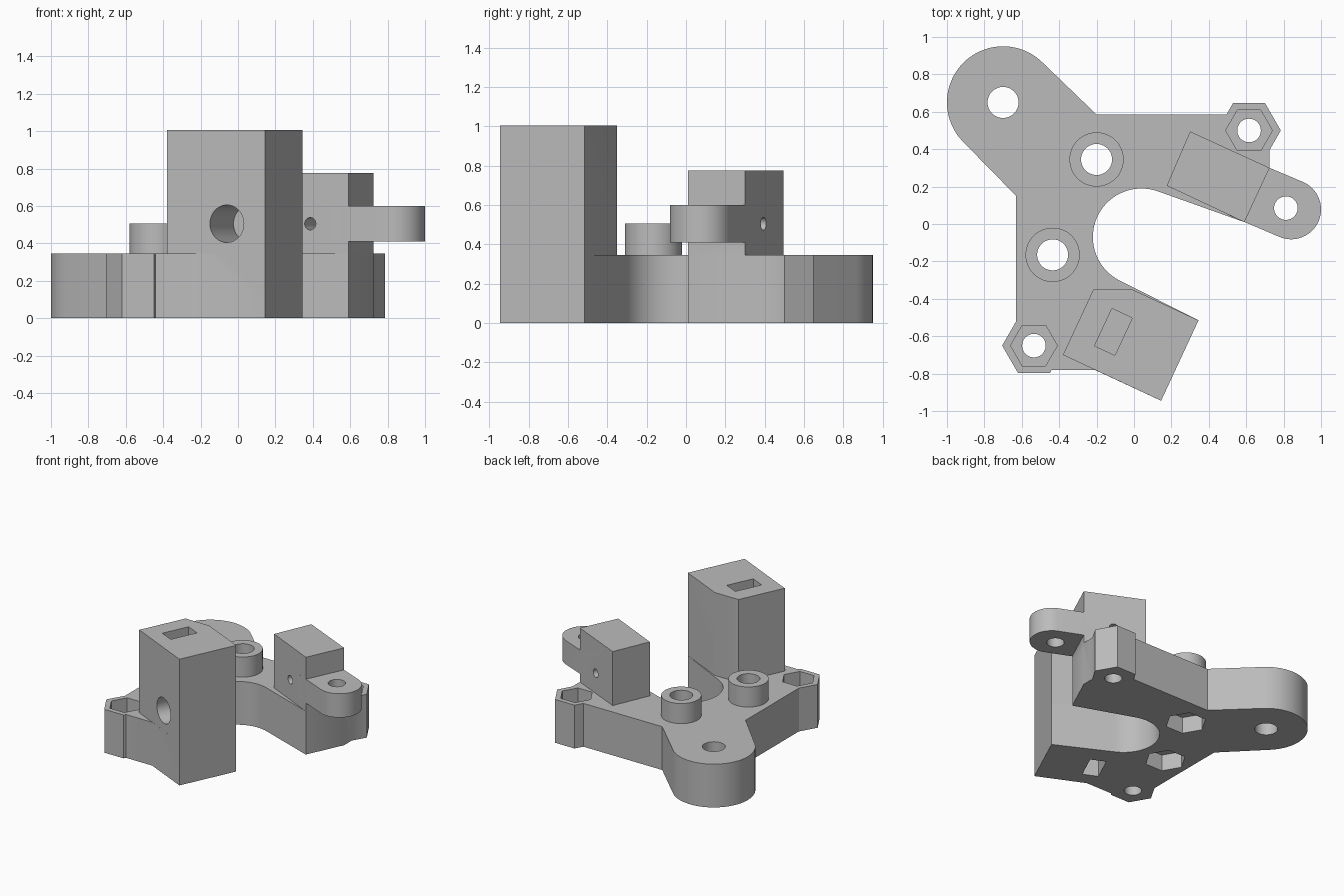
import bpy, bmesh, math
from mathutils import Matrix, Vector

if "Cube" in bpy.data.objects:
    bpy.data.objects.remove(bpy.data.objects["Cube"])

grey = bpy.data.materials.new("plain_grey")
grey.diffuse_color = (0.5, 0.5, 0.5, 1)
grey.use_nodes = True
grey.node_tree.nodes["Principled BSDF"].inputs["Base Color"].default_value = grey.diffuse_color

TOP = 0.345                                   # plate thickness
AXIS = Vector((0.423, 0.906, 0)).normalized()  # main bore direction
CROSS = Vector((0.906, -0.423, 0)).normalized()


def prism(name, pts, h, mat):
    """Extrude a polygon by h along the local z of mat."""
    bm = bmesh.new()
    f = bm.faces.new([bm.verts.new((x, y, 0)) for x, y in pts])
    ext = bmesh.ops.extrude_face_region(bm, geom=[f])
    up = [v for v in ext["geom"] if isinstance(v, bmesh.types.BMVert)]
    bmesh.ops.translate(bm, verts=up, vec=(0, 0, h))
    bm.transform(mat)
    bmesh.ops.recalc_face_normals(bm, faces=bm.faces)
    me = bpy.data.meshes.new(name)
    bm.to_mesh(me)
    bm.free()
    ob = bpy.data.objects.new(name, me)
    bpy.context.collection.objects.link(ob)
    me.materials.append(grey)
    return ob


def ring(r, n, cx=0, cy=0, a0=0, a1=360):
    """Points on a circle, or on an arc when a1 - a0 is under 360."""
    full = abs(a1 - a0) >= 360
    m = n if full else n - 1
    return [(cx + r * math.cos(math.radians(a0 + (a1 - a0) * i / m)),
             cy + r * math.sin(math.radians(a0 + (a1 - a0) * i / m))) for i in range(n)]


def upright(name, pts, z0, z1):
    return prism(name, pts, z1 - z0, Matrix.Translation((0, 0, z0)))


def along(name, start, axis, length, pts):
    """Extrude a profile along a horizontal axis, profile y pointing up."""
    v = Vector((0, 0, 1))
    u = v.cross(axis)
    m = Matrix((u, v, axis)).transposed().to_4x4()
    return prism(name, pts, length, Matrix.Translation(start) @ m)


LOBE, LUG = (-0.7, 0.65), (0.84, 0.078)
BOSSES = [(-0.2, 0.345), (-0.435, -0.165)]
NUTS = [(0.615, 0.5), (-0.535, -0.65)]

# Base plate with round lobe and a concave cut-out
outline = ([(-0.63, 0.15)] + ring(0.3, 40, *LOBE, 225, 45)
           + [(-0.2, 0.585), (0.6, 0.585), (0.725, 0.46), (0.725, 0.3), (0.59, 0.01)]
           + ring(0.26, 32, 0.04, -0.07, 70, 245)
           + [(0.345, -0.515), (0.145, -0.945), (-0.21, -0.78), (-0.535, -0.78), (-0.63, -0.65)])
body = upright("bracket_body", outline, 0, TOP)

adds = []
# Tall block with its back corner trimmed
adds.append(upright("tall_block", [(-0.38, -0.7), (0.145, -0.945), (0.345, -0.515),
                                   (-0.009, -0.35), (-0.217, -0.35)], 0.1, 1.005))
# Short block
adds.append(upright("short_block", [(0.3, 0.495), (0.725, 0.3), (0.59, 0.01), (0.175, 0.205)], 0.3, 0.775))
# Side lug reaching out of the short block
adds.append(upright("side_lug", [(0.5, 0.05), (0.5, 0.395)][::-1] +
                    ring(0.16, 28, *LUG, -115, 65), 0.41, 0.6))
for x, y in BOSSES:
    adds.append(upright("boss", ring(0.145, 48, x, y), 0.2, 0.505))
for x, y in NUTS:
    adds.append(upright("nut_corner", ring(0.17, 6, x, y), 0, TOP))

cuts = []
# Vertical screw holes
for (x, y), r in [(LOBE, 0.083), (BOSSES[0], 0.083), (BOSSES[1], 0.083),
                  (NUTS[0], 0.063), (NUTS[1], 0.063), ((0.812, 0.085), 0.063)]:
    cuts.append(upright("screw_hole", ring(r, 40, x, y), -0.1, 1.2))
# Hexagonal pockets: above at the corners, below at the bosses
for x, y in NUTS:
    cuts.append(upright("corner_pocket", ring(0.125, 6, x, y), TOP - 0.12, 0.4))
for x, y in BOSSES:
    cuts.append(upright("boss_pocket", ring(0.15, 6, x, y), -0.1, 0.13))
# Stepped bore through the tall block, hexagonal at the back
front = Vector((-0.06, -0.85, 0.505))
cuts.append(along("bore_front", front - AXIS * 0.1, AXIS, 0.2, ring(0.175, 56)))
cuts.append(along("bore_middle", front, AXIS, 0.3, ring(0.1, 48)))
cuts.append(along("bore_back", front + AXIS * 0.18, AXIS, 0.5, ring(0.175, 6, 0, 0, 90, 450)))
# Small bore through the short block
cuts.append(along("small_bore", front + AXIS * 0.9, AXIS, 0.7, ring(0.033, 32)))
# Cross holes with nut slots from the top and the bottom
side = Vector((0.24, -0.75, 0))
slot = [(-0.11 + AXIS.x * a + CROSS.x * b, -0.577 + AXIS.y * a + CROSS.y * b)
        for a, b in [(-0.11, -0.06), (-0.11, 0.06), (0.11, 0.06), (0.11, -0.06)]]
for z, z0, z1 in [(0.175, -0.1, 0.29), (0.835, 0.72, 1.1)]:
    cuts.append(along("cross_hole", side + Vector((0, 0, z)) + CROSS * 0.2, -CROSS, 1.4, ring(0.062, 40)))
    cuts.append(upright("nut_slot", slot, z0, z1))


def combine(others, op):
    bpy.context.view_layer.objects.active = body
    for ob in others:
        ob.hide_render = True
        mod = body.modifiers.new(ob.name, 'BOOLEAN')
        mod.operation, mod.solver, mod.object = op, 'EXACT', ob
        bpy.ops.object.modifier_apply(modifier=mod.name)
        bpy.data.objects.remove(ob)


combine(adds, 'UNION')
combine(cuts, 'DIFFERENCE')

bpy.ops.object.select_all(action='DESELECT')
body.select_set(True)
bpy.context.view_layer.objects.active = body
bpy.ops.object.shade_smooth_by_angle(angle=math.radians(30))
